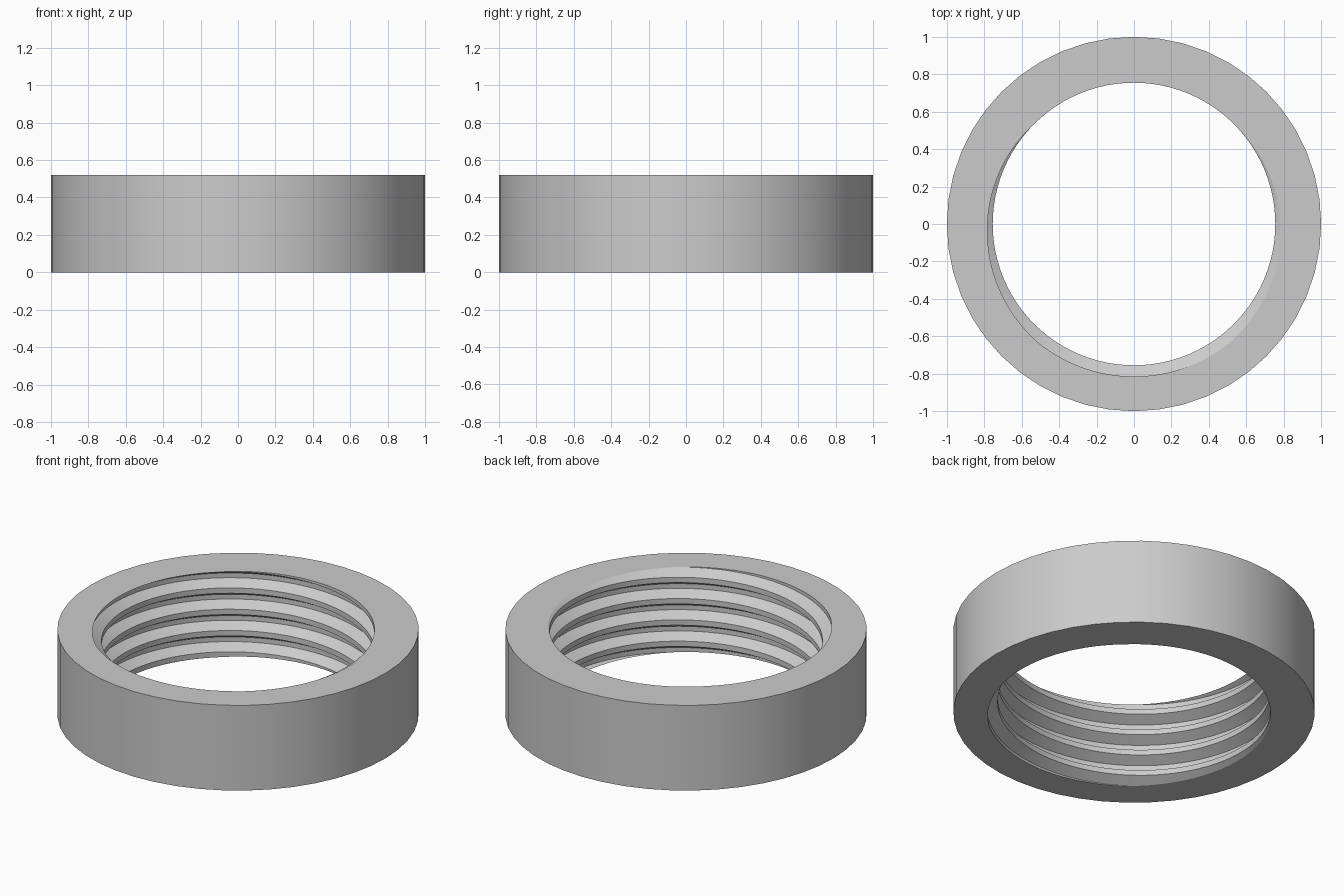
import bpy, bmesh, math
from mathutils import Vector

cube = bpy.data.objects.get("Cube")
if cube:
    bpy.data.objects.remove(cube)

HEIGHT, PITCH = 0.52, 0.13
CREST, ROOT, OUTER = 0.755, 0.815, 1.0
SEGMENTS, OUTER_SEGMENTS = 96, 48
# One thread period: (radius, height as a share of the pitch), centred on the crest
PROFILE = [(CREST, -0.125), (CREST, 0.125), (ROOT, 0.39), (ROOT, 0.61)]

metal = bpy.data.materials.new("plain_grey")
metal.use_nodes = True
colour = (0.6, 0.6, 0.6, 1)
metal.diffuse_color = colour
metal.node_tree.nodes["Principled BSDF"].inputs["Base Color"].default_value = colour

bm = bmesh.new()


def polar(radius, angle, z):
    return bm.verts.new((radius * math.cos(angle), radius * math.sin(angle), z))


# Right-handed internal thread, swept past both ends of the ring
columns = []
for i in range(SEGMENTS):
    angle = math.tau * i / SEGMENTS
    lift = PITCH * (i / SEGMENTS - 0.25)
    columns.append([polar(r, angle, lift + PITCH * (turn + share))
                    for turn in range(-2, 8) for r, share in PROFILE])
for i, col in enumerate(columns):
    # The last column joins the first one a full turn higher
    nxt = columns[i + 1] if i + 1 < SEGMENTS else columns[0][len(PROFILE):]
    for j in range(min(len(col), len(nxt)) - 1):
        bm.faces.new((col[j], col[j + 1], nxt[j + 1], nxt[j]))

# Trim the thread flush with the bottom and top
for z, direction in ((0, -1), (HEIGHT, 1)):
    bmesh.ops.bisect_plane(bm, geom=bm.verts[:] + bm.edges[:] + bm.faces[:], dist=1e-6,
                           plane_co=(0, 0, z), plane_no=(0, 0, direction), clear_outer=True)

# Outer wall
rings = [[polar(OUTER, math.tau * i / OUTER_SEGMENTS, z) for i in range(OUTER_SEGMENTS)]
         for z in (0, HEIGHT)]
for i in range(OUTER_SEGMENTS):
    k = (i + 1) % OUTER_SEGMENTS
    bm.faces.new((rings[0][i], rings[0][k], rings[1][k], rings[1][i]))

# Flat end faces between the outer wall and the thread
bmesh.ops.remove_doubles(bm, verts=bm.verts[:], dist=1e-5)
for z, direction in ((0, -1), (HEIGHT, 1)):
    rim = [e for e in bm.edges if e.is_boundary
           and all(abs(v.co.z - z) < 1e-4 for v in e.verts)]
    bmesh.ops.triangle_fill(bm, edges=rim, use_beauty=True, normal=Vector((0, 0, direction)))
bmesh.ops.recalc_face_normals(bm, faces=bm.faces[:])

mesh = bpy.data.meshes.new("threaded_ring")
bm.to_mesh(mesh)
bm.free()
mesh.materials.append(metal)
ring = bpy.data.objects.new("threaded_ring", mesh)
bpy.context.collection.objects.link(ring)

bpy.ops.object.select_all(action='DESELECT')
ring.select_set(True)
bpy.context.view_layer.objects.active = ring
bpy.ops.object.shade_smooth_by_angle(angle=math.radians(25))
